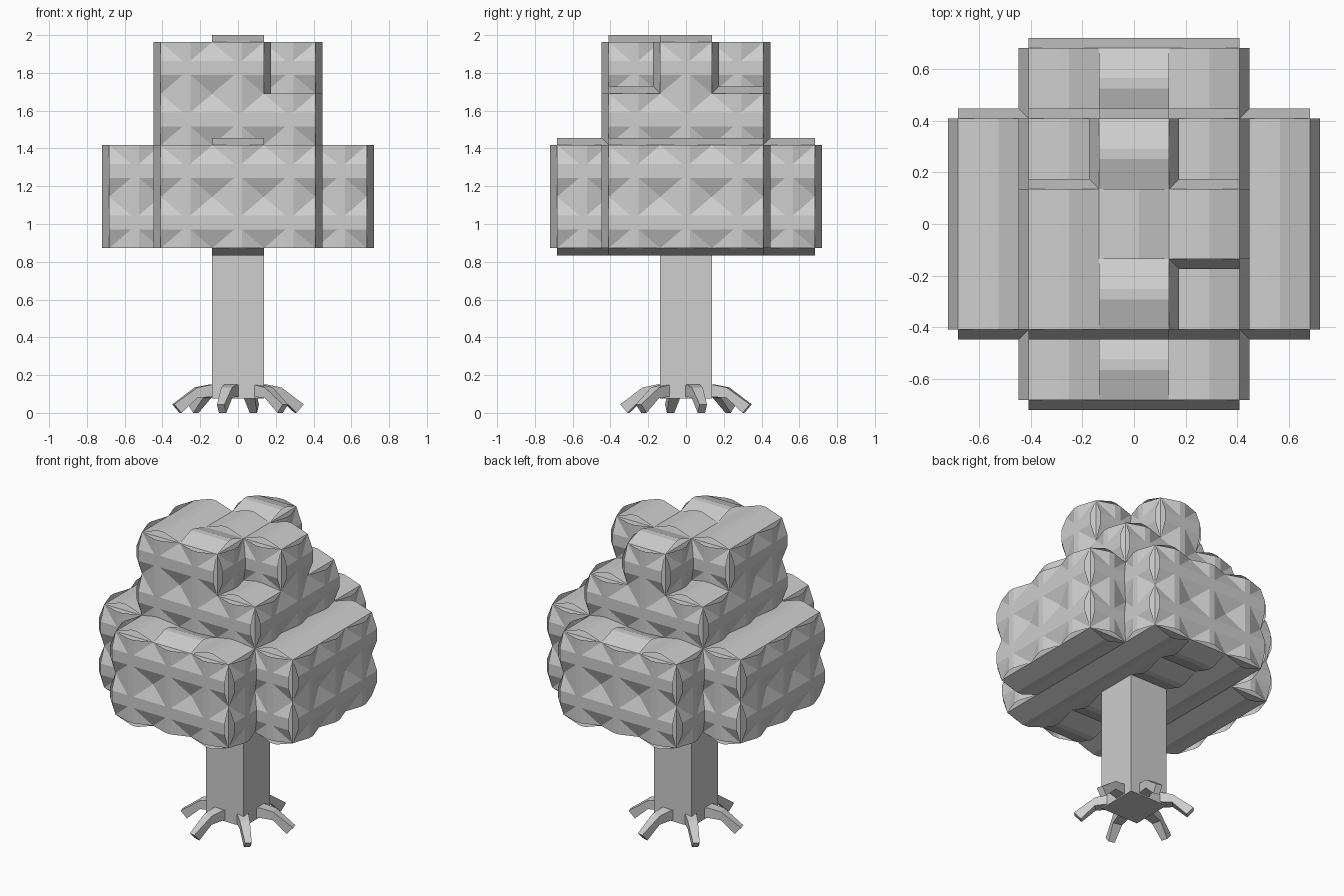
import bpy, bmesh, math
from mathutils import Vector, Matrix

cube = bpy.data.objects.get("Cube")
if cube:
    bpy.data.objects.remove(cube, do_unlink=True)

mat = bpy.data.materials.new("pale_grey")
mat.use_nodes = True
mat.diffuse_color = (0.62, 0.62, 0.62, 1)
mat.node_tree.nodes["Principled BSDF"].inputs["Base Color"].default_value = (0.62, 0.62, 0.62, 1)

B = 0.2727          # block size
H = B / 2
LIFT = 0.039        # height of the raised ridges
BASE = 0.872        # underside of the crown
AXES = [Vector((1, 0, 0)), Vector((0, 1, 0)), Vector((0, 0, 1))]


def finish(bm, name):
    mesh = bpy.data.meshes.new(name)
    bm.to_mesh(mesh)
    bm.free()
    mesh.materials.append(mat)
    obj = bpy.data.objects.new(name, mesh)
    bpy.context.collection.objects.link(obj)
    return obj


def quad(bm, points, outward):
    face = bm.faces.new([bm.verts.new(p) for p in points])
    face.normal_update()
    if face.normal.dot(outward) < 0:
        face.normal_flip()


def ridge(bm, centre, normal, run, flat):
    """Open trapezoid ridge across one block face, running along one axis."""
    side = normal.cross(run)
    profile = [(-H, 0), (-flat, LIFT), (flat, LIFT), (H, 0)]
    for (s0, h0), (s1, h1) in zip(profile, profile[1:]):
        a = centre + side * s0 + normal * h0
        b = centre + side * s1 + normal * h1
        quad(bm, [a - run * H, b - run * H, b + run * H, a + run * H], normal)


# Blocks of the crown: two wide layers, a middle layer and a notched top
cells = set()
for i in range(-2, 3):
    for j in range(-2, 3):
        if abs(i) + abs(j) < 4:
            cells |= {(i, j, 0), (i, j, 1)}
        if max(abs(i), abs(j)) < 2:
            cells.add((i, j, 2))
            if i * j == 0 or (i < 0 and j < 0):
                cells.add((i, j, 3))

# Exposed faces: crossed ridges on the walls, single ridges above and below
crown = bmesh.new()
for cell in sorted(cells):
    i, j, k = cell
    mid = Vector((i * B, j * B, BASE + H + k * B))
    for axis in range(3):
        for sign in (-1, 1):
            step = list(cell)
            step[axis] += sign
            if tuple(step) in cells:
                continue
            normal = AXES[axis] * sign
            centre = mid + normal * H
            u, v = AXES[(axis + 1) % 3] * H, AXES[(axis + 2) % 3] * H
            quad(crown, [centre - u - v, centre + u - v, centre + u + v, centre - u + v], normal)
            if axis == 2:
                across = i == 0 and j != 0
                ridge(crown, centre, normal, AXES[0 if across else 1], 0.02)
            else:
                ridge(crown, centre, normal, AXES[2], 0.02)
                ridge(crown, centre, normal, AXES[1 - axis], 0.037)
finish(crown, "leaf_crown")

# Square trunk
trunk = bmesh.new()
low, high = 0.075, BASE + 0.02
bmesh.ops.create_cube(trunk, size=1, matrix=Matrix.Translation((0, 0, (low + high) / 2))
                      @ Matrix.Diagonal((B, B, high - low, 1)))
finish(trunk, "trunk")

# Six bent roots; each station is radius, bottom, top, half width
stations = [(0.06, 0.076, 0.14, 0.045), (0.15, 0.085, 0.15, 0.035),
            (0.23, 0.08, 0.135, 0.03), (0.335, 0.0, 0.045, 0.02)]
for n in range(6):
    bm = bmesh.new()
    rings = []
    for r, bottom, top, w in stations:
        lean = 0.02 if r > 0.3 else 0
        rings.append([bm.verts.new(p) for p in
                      [(r - lean, -w, bottom), (r - lean, w, bottom),
                       (r + lean, w, top), (r + lean, -w, top)]])
    for a, b in zip(rings, rings[1:]):
        for q in range(4):
            bm.faces.new([a[q], a[(q + 1) % 4], b[(q + 1) % 4], b[q]])
    bm.faces.new(rings[0])
    bm.faces.new(rings[-1])
    bmesh.ops.recalc_face_normals(bm, faces=bm.faces)
    bmesh.ops.rotate(bm, verts=bm.verts, matrix=Matrix.Rotation(math.radians(15 + 60 * n), 3, "Z"))
    finish(bm, "root_%d" % (n + 1))
